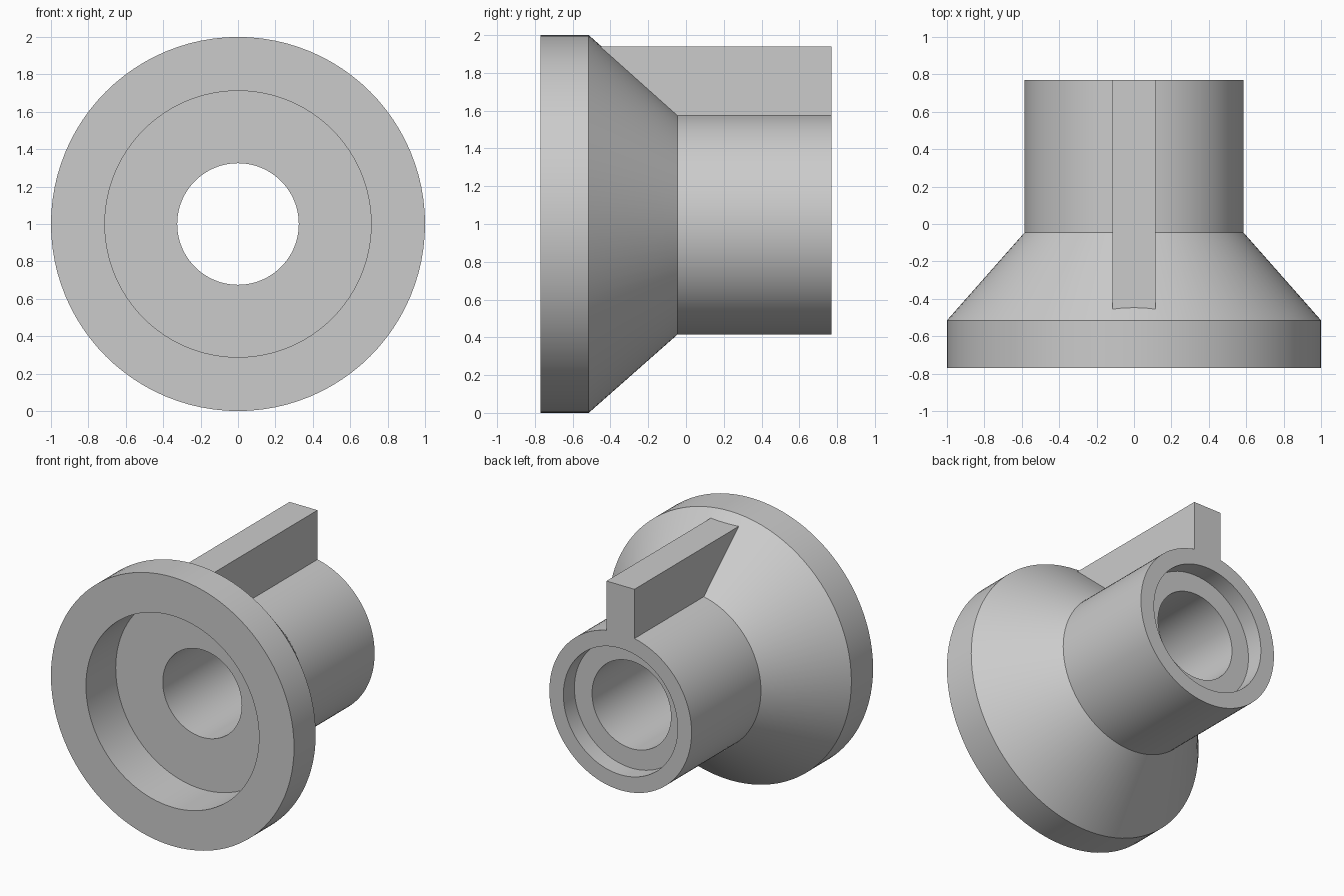
import bpy, bmesh, math
from mathutils import Matrix, Vector

cube = bpy.data.objects.get("Cube")
if cube:
    bpy.data.objects.remove(cube, do_unlink=True)

grey = bpy.data.materials.new("plain grey")
grey.use_nodes = True
colour = (0.6, 0.6, 0.6, 1)
grey.diffuse_color = colour
grey.node_tree.nodes["Principled BSDF"].inputs["Base Color"].default_value = colour

AXIS_Z = 1.0
BACK = 0.77
SEGMENTS = 96


def make_object(name, bm):
    bmesh.ops.recalc_face_normals(bm, faces=bm.faces)
    mesh = bpy.data.meshes.new(name)
    bm.to_mesh(mesh)
    bm.free()
    mesh.materials.append(grey)
    obj = bpy.data.objects.new(name, mesh)
    bpy.context.collection.objects.link(obj)
    return obj


def lathe(name, profile):
    """Turn a closed (radius, y) profile around the y axis."""
    bm = bmesh.new()
    rings = []
    for i in range(SEGMENTS):
        turn = Matrix.Rotation(math.tau * i / SEGMENTS, 3, 'Y')
        rings.append([bm.verts.new(turn @ Vector((r, y, 0)) + Vector((0, 0, AXIS_Z)))
                      for r, y in profile])
    count = len(profile)
    for i, ring in enumerate(rings):
        after = rings[(i + 1) % SEGMENTS]
        for j in range(count):
            k = (j + 1) % count
            bm.faces.new((ring[j], ring[k], after[k], after[j]))
    return make_object(name, bm)


def slab(name, outline, half_width):
    """Extrude a (y, z) outline across x."""
    bm = bmesh.new()
    face = bm.faces.new([bm.verts.new((-half_width, y, z)) for y, z in outline])
    side = bmesh.ops.extrude_face_region(bm, geom=[face])
    moved = [v for v in side["geom"] if isinstance(v, bmesh.types.BMVert)]
    bmesh.ops.translate(bm, verts=moved, vec=(2 * half_width, 0, 0))
    return make_object(name, bm)


# Flanged hub: rim, cone, tube, rear counterbore, bore, front recess
hub = lathe("flanged_hub", [
    (1.0, -BACK), (1.0, -0.515), (0.585, -0.045), (0.585, BACK),
    (0.47, BACK), (0.47, 0.64), (0.325, 0.64),
    (0.325, -0.42), (0.712, -0.42), (0.712, -BACK),
])

# Key rib along the top of the tube, its front end buried in the cone
rib = slab("key_rib", [(-0.46, 1.94), (BACK, 1.94), (BACK, 1.53), (-0.04, 1.53)], 0.115)

# Fuse the rib into the hub
join = hub.modifiers.new("fuse rib", 'BOOLEAN')
join.operation = 'UNION'
join.solver = 'EXACT'
join.object = rib
bpy.ops.object.select_all(action='DESELECT')
bpy.context.view_layer.objects.active = hub
hub.select_set(True)
bpy.ops.object.modifier_apply(modifier=join.name)
bpy.data.objects.remove(rib, do_unlink=True)
bpy.ops.object.shade_smooth_by_angle(angle=math.radians(30))
